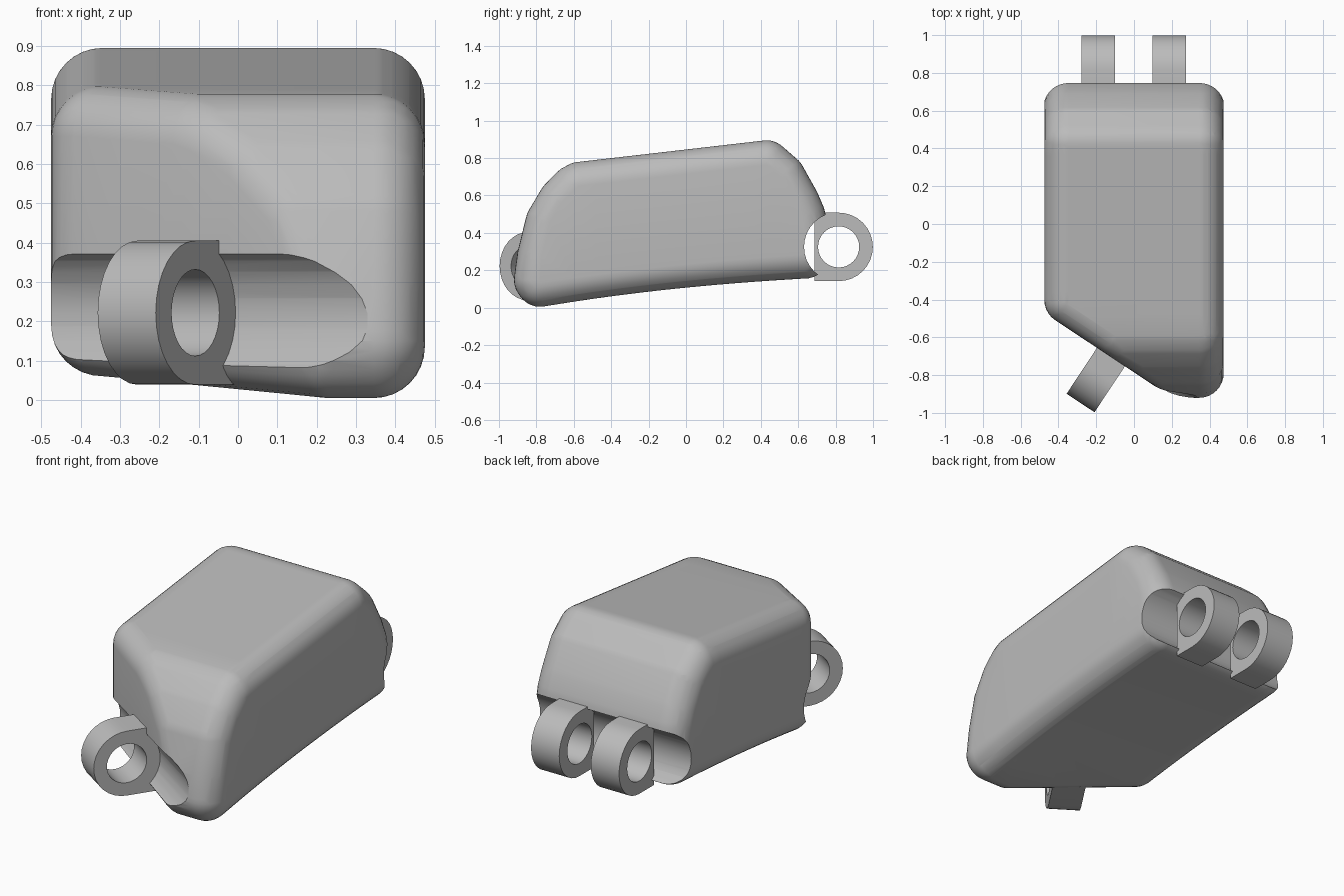
import bpy, bmesh, math
from mathutils import Vector, Matrix

old = bpy.data.objects.get("Cube")
if old:
    bpy.data.objects.remove(old, do_unlink=True)

grey = bpy.data.materials.new("plain grey")
grey.use_nodes = True
COLOUR = (0.5, 0.5, 0.5, 1)
grey.diffuse_color = COLOUR
grey.node_tree.nodes["Principled BSDF"].inputs["Base Color"].default_value = COLOUR

ROUND = 0.13                       # edge radius of the body
HALF_WIDTH = 0.475
LUG = 0.183                        # outer radius of the hinge lugs
HOLE = 0.11
SLANT = math.radians(-33.5)        # direction of the slanted front face
NORMAL = Vector((math.sin(SLANT), -math.cos(SLANT), 0))


def make(name, bm):
    bmesh.ops.recalc_face_normals(bm, faces=bm.faces)
    mesh = bpy.data.meshes.new(name)
    bm.to_mesh(mesh)
    bm.free()
    obj = bpy.data.objects.new(name, mesh)
    mesh.materials.append(grey)
    bpy.context.collection.objects.link(obj)
    return obj


def activate(obj):
    bpy.ops.object.select_all(action="DESELECT")
    obj.select_set(True)
    bpy.context.view_layer.objects.active = obj


def smooth(obj):
    activate(obj)
    bpy.ops.object.shade_smooth_by_angle(angle=math.radians(30))


def extrude(points, x0, x1):
    """Prism from a (y, z) outline, running along x."""
    bm = bmesh.new()
    face = bm.faces.new([bm.verts.new((x0, y, z)) for y, z in points])
    out = bmesh.ops.extrude_face_region(bm, geom=[face])["geom"]
    verts = [g for g in out if isinstance(g, bmesh.types.BMVert)]
    bmesh.ops.translate(bm, verts=verts, vec=(x1 - x0, 0, 0))
    return bm


# Body core: inset side profile, with the right front corner sliced off
profile = [(-0.78, 0.135), (0.63, 0.28), (0.63, 0.42), (0.615, 0.49),
           (0.583, 0.564), (0.51, 0.695), (0.43, 0.765), (-0.567, 0.65),
           (-0.595, 0.635), (-0.662, 0.567), (-0.728, 0.456),
           (-0.773, 0.274), (-0.79, 0.15)]
core = extrude(profile, -HALF_WIDTH + ROUND, HALF_WIDTH - ROUND)
bmesh.ops.bisect_plane(core, geom=core.verts[:] + core.edges[:] + core.faces[:],
                       plane_co=NORMAL * (0.655 - ROUND), plane_no=NORMAL,
                       clear_outer=True)
corners = [v.co.copy() for v in core.verts]
core.free()

# Body shell: hull of a ball placed at every core corner
ball = bmesh.new()
bmesh.ops.create_uvsphere(ball, u_segments=32, v_segments=16, radius=ROUND)
offsets = [v.co.copy() for v in ball.verts]
ball.free()
bm = bmesh.new()
for c in corners:
    for o in offsets:
        bm.verts.new(c + o)
bmesh.ops.convex_hull(bm, input=bm.verts[:])
bmesh.ops.delete(bm, geom=[v for v in bm.verts if not v.link_faces], context="VERTS")
bmesh.ops.dissolve_limit(bm, angle_limit=math.radians(0.5),
                         verts=bm.verts[:], edges=bm.edges[:])

# Gentle arch along the underside
for i in range(-5, 6):
    bmesh.ops.bisect_plane(bm, geom=bm.verts[:] + bm.edges[:] + bm.faces[:],
                           plane_co=(0, i * 0.12, 0), plane_no=(0, 1, 0))
for v in bm.verts:
    arch = max(0, 1 - (v.co.y / 0.75) ** 2)
    v.co.z += 0.025 * arch * max(0, 1 - v.co.z / 0.75)
bmesh.ops.triangulate(bm, faces=bm.faces[:])
body = make("body", bm)

# Placement of the two hinges: lug outlines point along local +y
back_hinge = Matrix.Translation((0, 0.816, 0.325))
front_hinge = (Matrix.Translation((-0.182, -0.795, 0.222))
               @ Matrix.Rotation(math.pi + SLANT, 4, "Z"))


def cut(obj, cutter):
    mod = obj.modifiers.new("cut", "BOOLEAN")
    mod.operation = "DIFFERENCE"
    mod.solver = "EXACT"
    mod.object = cutter
    activate(obj)
    bpy.ops.object.modifier_apply(modifier=mod.name)
    bpy.data.objects.remove(cutter, do_unlink=True)


def rod(name, radius, length, place):
    bm = bmesh.new()
    bmesh.ops.create_cone(bm, cap_ends=True, segments=32, radius1=radius,
                          radius2=radius, depth=length,
                          matrix=place @ Matrix.Rotation(math.pi / 2, 4, "Y"))
    obj = make(name, bm)
    obj.hide_render = True
    return obj


# Round grooves that clear the hinges
cut(body, rod("back_groove", LUG + 0.002, 3, back_hinge))
cut(body, rod("front_groove", LUG + 0.002, 3, front_hinge))
smooth(body)


# Hinge lugs: rounded outside, square tab into the body, hole through
def lug(name, place, x, depth):
    arc = [math.pi * (i / 16 - 0.5) for i in range(17)]
    outline = [(LUG * math.cos(a), LUG * math.sin(a)) for a in arc]
    outline += [(-depth, LUG), (-depth, -LUG)]
    bm = extrude(outline, x - 0.0885, x + 0.0885)
    bm.transform(place)
    obj = make(name, bm)
    cut(obj, rod(name + "_hole", HOLE, 1, place @ Matrix.Translation((x, 0, 0))))
    smooth(obj)


lug("back_lug_left", back_hinge, 0.186, 0.13)
lug("back_lug_right", back_hinge, -0.19, 0.13)
lug("front_lug", front_hinge, 0, 0.2)
